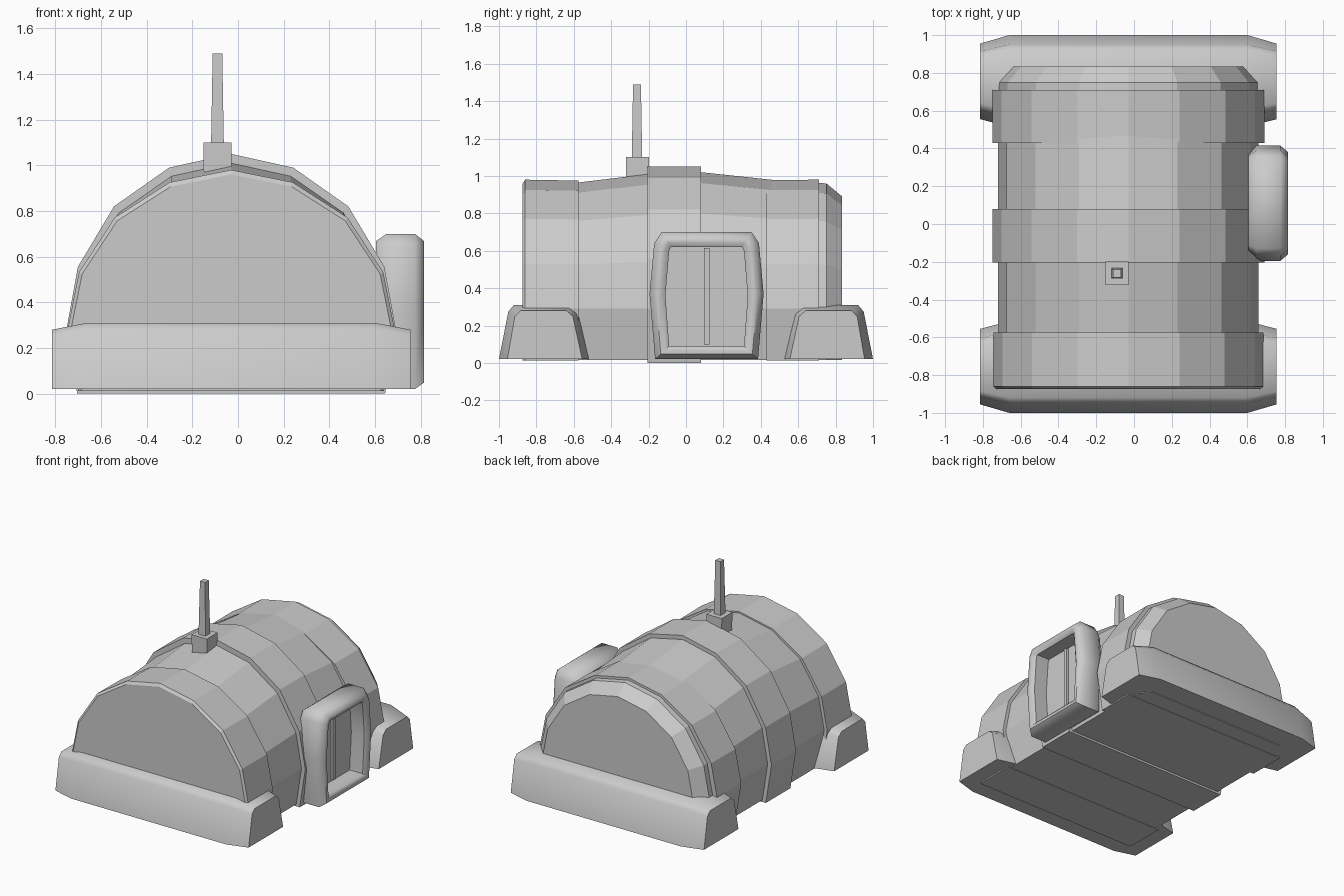
import bpy, bmesh
from math import radians

if "Cube" in bpy.data.objects:
    bpy.data.objects.remove(bpy.data.objects["Cube"])

CX = -0.03  # centre line of hull and bumpers


def loft(name, rings, smooth=None, cap_start=True, cap_end=True):
    """Skin a list of equal-length closed rings of points."""
    bm = bmesh.new()
    vs = [[bm.verts.new(p) for p in r] for r in rings]
    n = len(rings[0])
    for a, b in zip(vs, vs[1:]):
        for i in range(n):
            j = (i + 1) % n
            bm.faces.new((a[i], a[j], b[j], b[i]))
    if cap_start:
        bm.faces.new(vs[0][::-1])
    if cap_end:
        bm.faces.new(vs[-1])
    bmesh.ops.recalc_face_normals(bm, faces=bm.faces)
    me = bpy.data.meshes.new(name)
    bm.to_mesh(me)
    bm.free()
    ob = bpy.data.objects.new(name, me)
    bpy.context.collection.objects.link(ob)
    if smooth:
        bpy.ops.object.select_all(action='DESELECT')
        ob.select_set(True)
        bpy.context.view_layer.objects.active = ob
        bpy.ops.object.shade_smooth_by_angle(angle=radians(smooth))
    return ob


# Half of the arched hull section (unit: widest band), from floor to crown
ARCH = [(0.67, 0.0), (0.715, 0.29), (0.667, 0.555), (0.51, 0.82), (0.27, 0.99), (0, 1.05)]


def arch(y, half, top, floor):
    s = half / 0.715
    k = (top - 0.29) / 0.76
    pts = [(x * s, floor if z == 0 else 0.29 + (z - 0.29) * k) for x, z in ARCH]
    full = pts + [(-x, z) for x, z in pts[-2::-1]]
    return [(CX + x, y, z) for x, z in full]


def hull_part(name, sections, floor):
    return loft(name, [arch(y, h, t, floor) for y, h, t in sections])


# Hull core and raised bands
hull_part("hull", [(-0.86, 0.68, 0.95), (-0.575, 0.69, 0.965), (-0.2, 0.69, 1.01),
                   (0.08, 0.69, 1.02), (0.5, 0.69, 0.975), (0.75, 0.685, 0.96),
                   (0.835, 0.61, 0.89)], 0.015)
hull_part("front_band", [(-0.873, 0.70, 0.96), (-0.86, 0.715, 0.98), (-0.575, 0.715, 0.975)], 0.012)
hull_part("middle_band", [(-0.205, 0.72, 1.05), (0.08, 0.72, 1.05)], 0.0)
hull_part("rear_band", [(0.43, 0.72, 0.978), (0.71, 0.72, 0.98)], 0.012)


# Bumpers: tapered bars with reduced end sections
def bumper(name, sgn):
    mid = [(1.0, 0.02), (0.95, 0.275), (0.92, 0.31), (0.605, 0.31), (0.565, 0.28), (0.515, 0.02)]
    end = [(0.955, 0.02), (0.915, 0.25), (0.885, 0.28), (0.64, 0.28), (0.605, 0.25), (0.555, 0.02)]
    rings = [[(CX + x, sgn * y, z) for y, z in sec]
             for x, sec in ((-0.785, end), (-0.63, mid), (0.63, mid), (0.785, end))]
    loft(name, rings, 50)


bumper("front_bumper", -1)
bumper("rear_bumper", 1)

# Side hatch: rounded frame with a recessed panel
HATCH = [(-0.165, 0.02), (-0.195, 0.37), (-0.17, 0.64), (-0.13, 0.70),
         (0.35, 0.70), (0.39, 0.64), (0.415, 0.37), (0.385, 0.02)]
HOLE = [(-0.09, 0.09), (-0.11, 0.36), (-0.09, 0.60), (-0.08, 0.62),
        (0.30, 0.62), (0.31, 0.60), (0.33, 0.36), (0.31, 0.09)]


def hatch_ring(x, t):
    return [(x, a[0] + (b[0] - a[0]) * t, a[1] + (b[1] - a[1]) * t) for a, b in zip(HATCH, HOLE)]


loft("side_hatch", [hatch_ring(x, t) for x, t in
                    ((0.605, 0.4), (0.65, 0), (0.775, 0), (0.815, 0.4),
                     (0.815, 0.7), (0.795, 1), (0.69, 1))], 50)


def square(x, y, z, h):
    return [(x + a * h, y + b * h, z) for a, b in ((-1, -1), (1, -1), (1, 1), (-1, 1))]


# Thin upright strip in the hatch
loft("hatch_strip", [[(x, y, z) for x, y in ((0.68, 0.095), (0.705, 0.095), (0.705, 0.125), (0.68, 0.125))]
                     for z in (0.1, 0.615)])

# Antenna
loft("antenna_base", [square(-0.09, -0.26, 0.97, 0.06), square(-0.09, -0.26, 1.10, 0.062)])
loft("antenna_rod", [square(-0.09, -0.262, 1.09, 0.028), square(-0.09, -0.262, 1.49, 0.021)])
